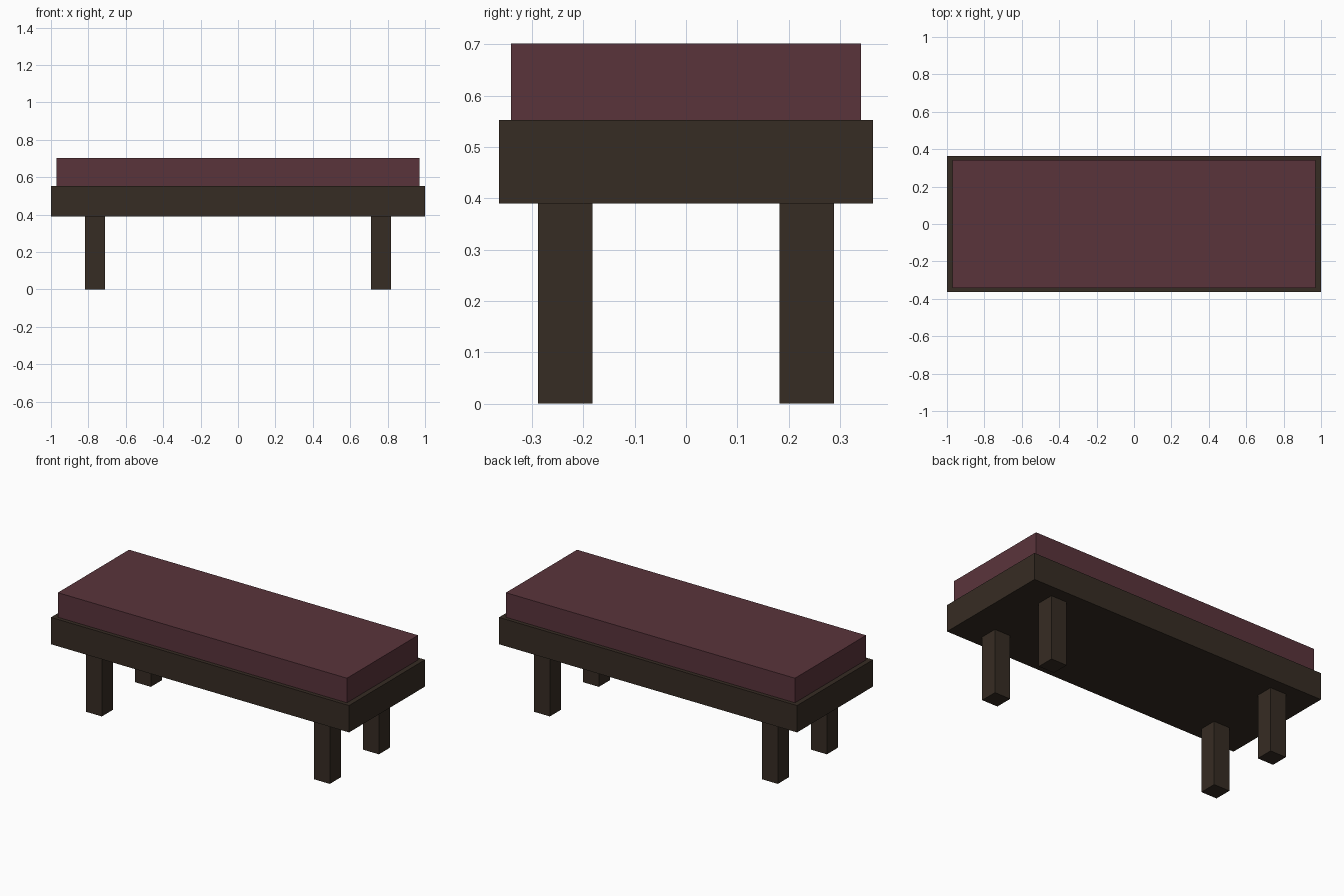
import bpy
import bmesh

cube = bpy.data.objects.get("Cube")
if cube:
    bpy.data.objects.remove(cube, do_unlink=True)


def material(name, rgb):
    mat = bpy.data.materials.new(name)
    mat.use_nodes = True
    colour = (*rgb, 1.0)
    mat.diffuse_color = colour
    mat.node_tree.nodes["Principled BSDF"].inputs["Base Color"].default_value = colour
    return mat


def box(name, centre, size, bottom, top, mat):
    """Flat-shaded box with a plan centre, plan size and height range."""
    mesh = bpy.data.meshes.new(name)
    bm = bmesh.new()
    bmesh.ops.create_cube(bm, size=1)
    bmesh.ops.scale(bm, vec=(*size, top - bottom), verts=bm.verts)
    bmesh.ops.translate(bm, vec=(*centre, (top + bottom) / 2), verts=bm.verts)
    bm.to_mesh(mesh)
    bm.free()
    mesh.materials.append(mat)
    obj = bpy.data.objects.new(name, mesh)
    bpy.context.collection.objects.link(obj)
    return obj


wood = material("dark wood", (0.037, 0.025, 0.017))
fabric = material("burgundy fabric", (0.102, 0.034, 0.044))

FRAME_BOTTOM, FRAME_TOP, SEAT_TOP = 0.39, 0.553, 0.702

# Frame and cushion
box("bench_frame", (0, 0), (2.0, 0.728), FRAME_BOTTOM, FRAME_TOP, wood)
box("seat_cushion", (0, 0), (1.94, 0.682), FRAME_TOP, SEAT_TOP, fabric)

# Four square legs, set in from the corners
for side, sx in (("left", 1), ("right", -1)):
    for end, sy in (("front", -1), ("back", 1)):
        box(f"{end}_{side}_leg", (sx * 0.765, sy * 0.235), (0.106, 0.106),
            0, FRAME_BOTTOM, wood)
